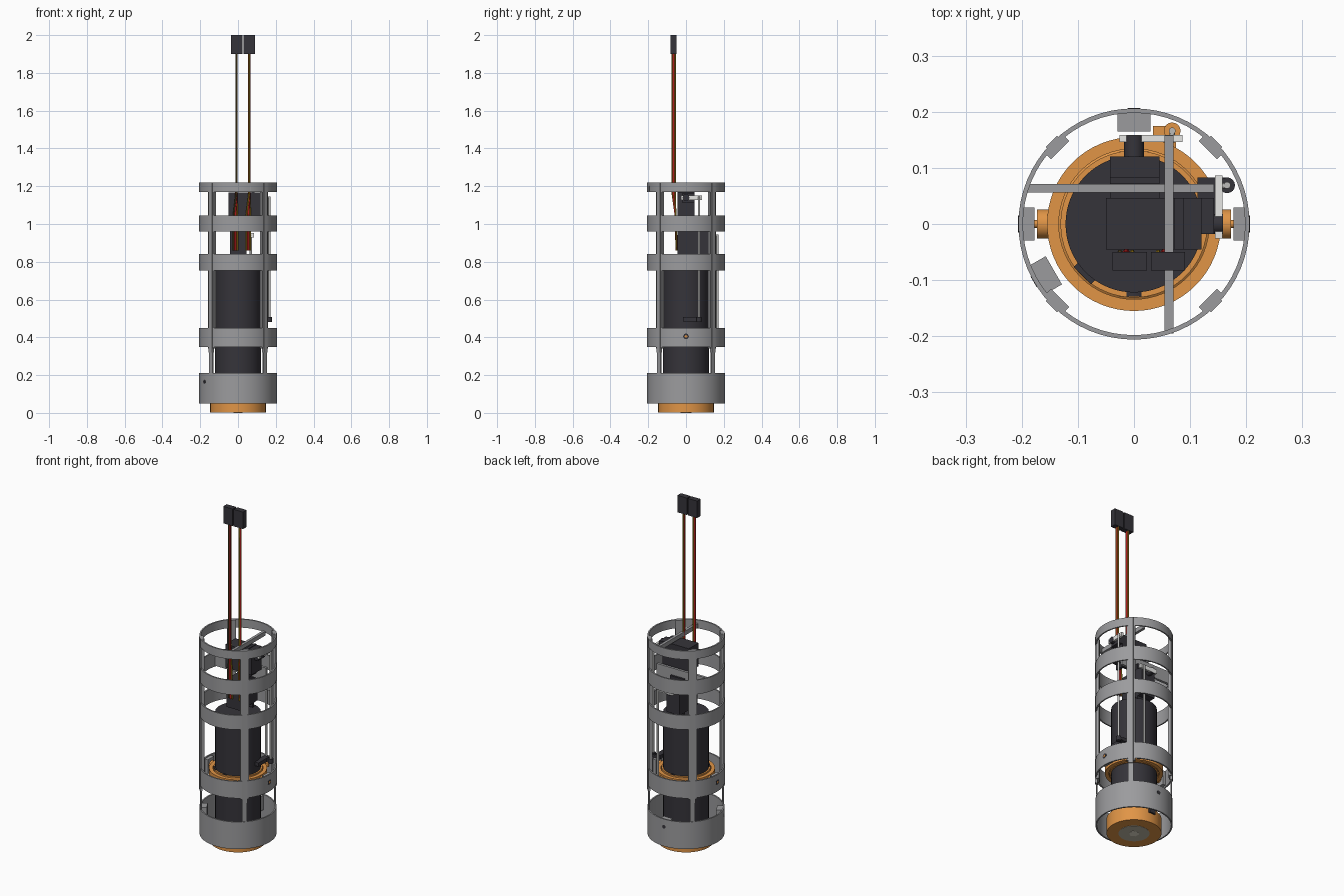
import bpy, math
from mathutils import Vector

cube = bpy.data.objects.get("Cube")
if cube:
    bpy.data.objects.remove(cube, do_unlink=True)


def material(name, rgb):
    m = bpy.data.materials.new(name)
    m.use_nodes = True
    m.diffuse_color = (*rgb, 1)
    m.node_tree.nodes["Principled BSDF"].inputs["Base Color"].default_value = (*rgb, 1)
    return m


GREY = material("cage grey", (0.33, 0.33, 0.34))
DARK = material("charcoal", (0.036, 0.034, 0.042))
ORANGE = material("orange", (0.75, 0.30, 0.062))
WHITE = material("off white", (0.85, 0.85, 0.83))
CREAM = material("cream", (1.0, 0.94, 0.78))
STEEL = material("steel", (0.50, 0.50, 0.49))
PLATE = material("warm grey", (0.52, 0.48, 0.38))
RED = material("red wire", (0.45, 0.012, 0.012))
GOLD = material("gold wire", (0.42, 0.25, 0.012))
BROWN = material("brown wire", (0.11, 0.075, 0.02))


def make(name, verts, faces, mat, smooth=False):
    me = bpy.data.meshes.new(name)
    me.from_pydata(verts, [], faces)
    me.materials.append(mat)
    ob = bpy.data.objects.new(name, me)
    bpy.context.collection.objects.link(ob)
    if smooth:
        bpy.ops.object.select_all(action="DESELECT")
        ob.select_set(True)
        bpy.context.view_layer.objects.active = ob
        bpy.ops.object.shade_smooth_by_angle(angle=math.radians(35))
    return ob


def box(name, x, y, z, mat, turn=0):
    """Box from three (low, high) ranges, turned about the z axis of the model."""
    c, s = math.cos(math.radians(turn)), math.sin(math.radians(turn))
    v = [(a * c - b * s, a * s + b * c, h) for h in z for b in y for a in x]
    f = [(0, 2, 3, 1), (4, 5, 7, 6), (0, 1, 5, 4), (2, 6, 7, 3), (0, 4, 6, 2), (1, 3, 7, 5)]
    return make(name, v, f, mat)


def lathe(name, profile, mat, sides=64, closed=False):
    """Spin (radius, z) points about z; open profiles get end caps."""
    n, k = len(profile), sides
    v = [(r * math.cos(math.tau * i / k), r * math.sin(math.tau * i / k), z)
         for r, z in profile for i in range(k)]
    f = [(j * k + i, j * k + (i + 1) % k, (j + 1) % n * k + (i + 1) % k, (j + 1) % n * k + i)
         for j in range(n if closed else n - 1) for i in range(k)]
    if not closed:
        f += [tuple(reversed(range(k))), tuple(range((n - 1) * k, n * k))]
    return make(name, v, f, mat, True)


def ring(name, r0, r1, z0, z1, mat):
    return lathe(name, [(r1, z0), (r1, z1), (r0, z1), (r0, z0)], mat, closed=True)


def rod(name, a, b, r, mat, sides=16):
    a, b = Vector(a), Vector(b)
    ob = lathe(name, [(r, 0), (r, (b - a).length)], mat, sides)
    ob.rotation_mode = "QUATERNION"
    ob.rotation_quaternion = Vector((0, 0, 1)).rotation_difference(b - a)
    ob.location = a
    return ob


def wire(name, points, radius, mat):
    cu = bpy.data.curves.new(name, "CURVE")
    cu.dimensions = "3D"
    cu.bevel_depth = radius
    cu.bevel_resolution = 1
    cu.use_fill_caps = True
    sp = cu.splines.new("POLY")
    sp.points.add(len(points) - 1)
    for p, co in zip(sp.points, points):
        p.co = (*co, 1)
    cu.materials.append(mat)
    ob = bpy.data.objects.new(name, cu)
    bpy.context.collection.objects.link(ob)


# Cage: hoops, corner struts and their raised rails
for i, (z0, z1) in enumerate([(0.05, 0.21), (0.35, 0.45), (0.755, 0.84), (0.96, 1.045), (1.17, 1.22)]):
    ring(f"cage_hoop_{i}", 0.198, 0.206, z0, z1, GREY)
for turn in (45, 135, 225, 315):
    box("cage_rail", (0.186, 0.202), (-0.023, 0.023), (0.34, 1.22), GREY, turn)
    box("cage_rail_rib", (0.195, 0.2085), (-0.014, 0.014), (0.32, 1.22), GREY, turn)
    box("cage_lower_strut", (0.198, 0.204), (-0.014, 0.014), (0.2, 0.33), GREY, turn)

# Mounting blocks inside the hoops, with screw holes
for turn in (90, 210):
    box("screw_block", (0.165, 0.199), (-0.029, 0.029), (0.12, 0.205), GREY, turn)
    d = Vector((math.cos(math.radians(turn)), math.sin(math.radians(turn)), 0))
    up = Vector((0, 0, 0.165))
    rod("screw_hole", d * 0.2 + up, d * 0.2065 + up, 0.011, DARK)
for s in (-1, 1):
    box("pivot_block", (0.177, 0.199), (-0.029, 0.029), (0.36, 0.445), GREY, 0 if s > 0 else 180)
    rod("pivot_boss", (s * 0.14, 0, 0.405), (s * 0.173, 0, 0.405), 0.026, ORANGE, 32)
    rod("pivot_hole", (s * 0.2, 0, 0.405), (s * 0.2064, 0, 0.405), 0.015, DARK)
    rod("pivot_pin", (s * 0.17, 0, 0.405), (s * 0.2068, 0, 0.405), 0.007, ORANGE)
    rod("inner_pivot", (0, s * 0.115, 0.42), (0, s * 0.129, 0.42), 0.026, DARK, 24)

# Cross beams carrying the servos
box("top_beam", (0.054, 0.07), (-0.195, 0.158), (1.175, 1.2), GREY)
box("middle_beam", (-0.19, 0.143), (0.056, 0.071), (0.965, 1.04), GREY)

# Motor barrel, gimbal and nozzle cup
lathe("motor_barrel", [(0.122, 0.08), (0.122, 0.768)], DARK)
ring("gimbal_outer_ring", 0.134, 0.155, 0.37, 0.435, ORANGE)
ring("gimbal_inner_ring", 0.119, 0.131, 0.37, 0.442, ORANGE)
lathe("nozzle_cup", [(0.147, 0.003), (0.147, 0.09), (0.12, 0.11)], ORANGE)
rod("nozzle_plate", (0, 0, 0.006), (0, 0, 0.0015), 0.083, PLATE, 48)
rod("nozzle_hex", (0, 0, 0.006), (0, 0, 0), 0.028, CREAM, 6)
box("barrel_key", (0.115, 0.13), (-0.022, 0.022), (0.38, 0.446), DARK, 225)
box("cup_clip", (-0.02, 0.02), (0.14, 0.156), (0.06, 0.1), DARK)

# Lower servo, output shaft towards the back
box("lower_servo_body", (-0.043, 0.045), (-0.045, 0.12), (0.80, 0.965), DARK)
box("lower_servo_ears", (-0.043, 0.045), (0.072, 0.084), (0.775, 1.0), DARK)
rod("lower_servo_shaft", (0, 0.11, 0.94), (0, 0.158, 0.94), 0.018, DARK)
box("lower_horn", (-0.026, 0.086), (0.146, 0.159), (0.928, 0.952), WHITE)
rod("lower_horn_pin", (0.068, 0.145, 0.94), (0.068, 0.163, 0.94), 0.005, STEEL)

# Upper servo, output shaft towards the side
box("upper_servo_body", (-0.05, 0.12), (-0.045, 0.046), (1.03, 1.168), DARK)
box("upper_servo_ears", (0.072, 0.088), (-0.045, 0.046), (1.0, 1.172), DARK)
box("upper_servo_gearbox", (0.115, 0.143), (-0.018, 0.046), (1.11, 1.165), DARK)
rod("upper_servo_shaft", (0.12, 0, 1.14), (0.159, 0, 1.14), 0.018, DARK)
box("upper_horn", (0.144, 0.158), (-0.026, 0.086), (1.128, 1.152), WHITE)
rod("upper_horn_pin", (0.145, 0.068, 1.14), (0.163, 0.068, 1.14), 0.005, STEEL)

# Push rods and their end joints
rod("side_push_rod", (0.166, 0.069, 0.49), (0.166, 0.069, 1.145), 0.006, STEEL)
rod("side_joint", (0.166, 0.069, 0.482), (0.166, 0.069, 0.508), 0.014, DARK)
box("side_joint_arm", (0.115, 0.168), (0.06, 0.083), (0.487, 0.503), DARK)
box("side_joint_clamp", (0.113, 0.145), (-0.015, 0.083), (0.485, 0.507), DARK)
rod("back_push_rod", (0.068, 0.166, 0.42), (0.068, 0.166, 0.945), 0.006, STEEL)
rod("back_joint", (0.068, 0.166, 0.40), (0.068, 0.166, 0.432), 0.015, ORANGE)
box("back_joint_arm", (0.034, 0.075), (0.135, 0.175), (0.395, 0.425), ORANGE)

# Plugs and three-strand ribbon leads, a thick red strand between two others
for name, x, front in (("left", 0.06, GOLD), ("right", -0.008, BROWN)):
    box(f"{name}_plug", (x - 0.03, x + 0.031), (-0.083, -0.05), (1.9, 2.0), DARK)
    for step, radius, mat in ((-1, 0.0045, front), (0, 0.0065, RED), (1, 0.0045, GOLD)):
        y, fan = -0.066 + step * 0.008, x - 0.006 + step * 0.011
        wire(f"{name}_lead", [(x, y, 1.91), (x, y, 1.17), (fan, -0.054, 1.03),
                              (fan, -0.05, 0.86)], radius, mat)
